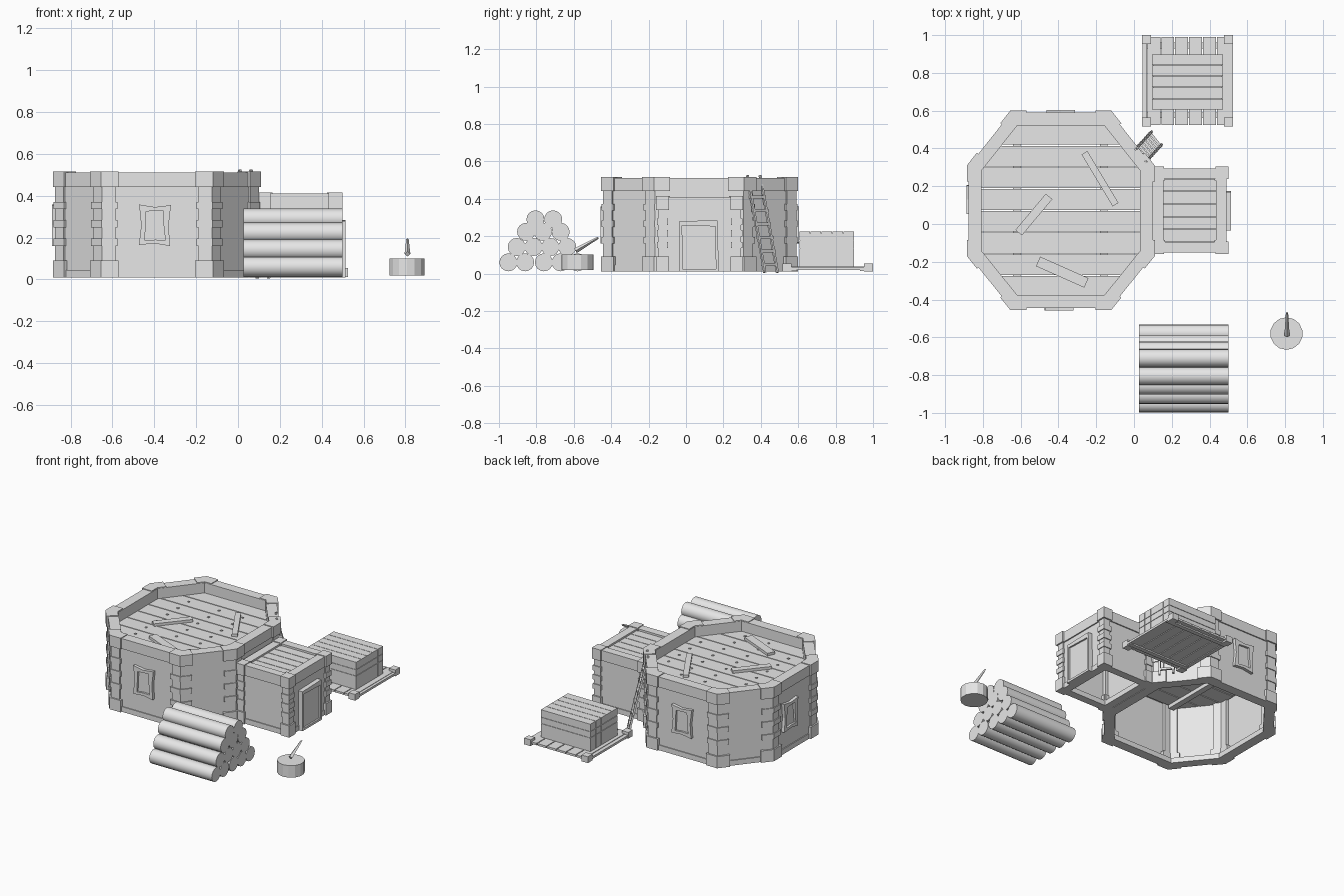
import bpy, bmesh, math
from mathutils import Vector, Matrix

if "Cube" in bpy.data.objects:
    bpy.data.objects.remove(bpy.data.objects["Cube"])

grey = bpy.data.materials.new("plain grey")
grey.use_nodes = True
grey.diffuse_color = (0.8, 0.8, 0.8, 1)
grey.node_tree.nodes["Principled BSDF"].inputs["Base Color"].default_value = (0.8, 0.8, 0.8, 1)
FLAT = Matrix()


def finish(name, bm):
    bmesh.ops.recalc_face_normals(bm, faces=bm.faces)
    mesh = bpy.data.meshes.new(name)
    bm.to_mesh(mesh)
    bm.free()
    mesh.materials.append(grey)
    ob = bpy.data.objects.new(name, mesh)
    bpy.context.collection.objects.link(ob)
    return ob


def prism(name, pts, z0, z1, mat=FLAT):
    bm = bmesh.new()
    low, high = ([bm.verts.new(mat @ Vector((p[0], p[1], z))) for p in pts] for z in (z0, z1))
    bm.faces.new(low)
    bm.faces.new(high)
    for i in range(len(pts)):
        j = (i + 1) % len(pts)
        bm.faces.new((low[i], low[j], high[j], high[i]))
    return finish(name, bm)


def ring(name, outer, inner, z0, z1, mat=FLAT):
    bm = bmesh.new()
    loops = [[bm.verts.new(mat @ Vector((p[0], p[1], z))) for p in pts]
             for pts, z in ((outer, z0), (outer, z1), (inner, z1), (inner, z0))]
    for k in range(4):
        a, b = loops[k], loops[(k + 1) % 4]
        for i in range(len(a)):
            j = (i + 1) % len(a)
            bm.faces.new((a[i], a[j], b[j], b[i]))
    return finish(name, bm)


def rect(x0, x1, y0, y1):
    return [(x0, y0), (x1, y0), (x1, y1), (x0, y1)]


def box(name, x0, x1, y0, y1, z0, z1, mat=FLAT):
    return prism(name, rect(x0, x1, y0, y1), z0, z1, mat)


def edge_frame(pts, i):
    a, b = Vector(pts[i]), Vector(pts[(i + 1) % len(pts)])
    t = (b - a).normalized()
    return a, t, Vector((t.y, -t.x))


def inset(pts, d):
    # Move every edge of a convex outline inward by d
    out = []
    for i in range(len(pts)):
        _, t0, n0 = edge_frame(pts, i - 1)
        p, t1, n1 = edge_frame(pts, i)
        out.append(p - (n0 + n1) * (d / (1 + n0.dot(n1))))
    return out


def corner_wrap(name, pts, i, reach, d, depth, z0, z1):
    # Angled block that wraps around one corner of an outline
    o, c = inset(pts, d), inset(pts, d + depth)
    _, t0, n0 = edge_frame(pts, i - 1)
    _, t1, n1 = edge_frame(pts, i)
    a, b = o[i] - t0 * reach, o[i] + t1 * reach
    prism(name, [a, o[i], b, b - n1 * depth, c[i], a - n0 * depth], z0, z1)


def timber_shell(label, pts, top, reach, rim):
    base = 0.01
    ring(label + "_walls", inset(pts, 0.018), inset(pts, 0.035), base, top - 0.01)
    ring(label + "_sill", inset(pts, 0.012), inset(pts, rim), base, 0.045)
    ring(label + "_rim", inset(pts, 0.01), inset(pts, rim), top - 0.075, top - 0.005)
    for i in range(len(pts)):
        corner_wrap(label + "_post", pts, i, reach - 0.02, 0.01, 0.045, base, top - 0.02)
        corner_wrap(label + "_top_cap", pts, i, reach, 0, 0.075, top - 0.075, top)
        corner_wrap(label + "_foot", pts, i, reach, 0, 0.06, base, 0.09)
        for k in range(1, 4):
            z = 0.09 + (top - 0.165) * k / 4
            corner_wrap(label + "_band", pts, i, reach - 0.008, 0.004, 0.03, z - 0.017, z + 0.017)


def wall_matrix(pts, i, offset):
    # Local x along the wall, y up, z outward
    a, t, n = edge_frame(pts, i)
    m = Matrix(((t.x, 0, n.x), (t.y, 0, n.y), (0, 1, 0))).to_4x4()
    mid = (a + Vector(pts[(i + 1) % len(pts)])) / 2
    m.translation = (mid.x + t.x * offset, mid.y + t.y * offset, 0)
    return m


# Eight-sided main building
CX, CY = -0.387, 0.073
octagon = [(-0.655, -0.455), (-0.12, -0.455), (0.11, -0.17), (0.11, 0.31),
           (-0.12, 0.6), (-0.655, 0.6), (-0.885, 0.31), (-0.885, -0.17)]
timber_shell("main", octagon, 0.517, 0.085, 0.078)

# Crooked windows on the front, back and left-hand walls
for side, shift in ((0, -0.01), (4, 0), (6, -0.06)):
    m = wall_matrix(octagon, side, shift)
    outer = [(-0.076, 0.165), (0, 0.172), (0.072, 0.16), (0.066, 0.26),
             (0.077, 0.355), (0, 0.346), (-0.075, 0.358), (-0.065, 0.26)]
    inner = [(-0.048, 0.185), (0, 0.19), (0.05, 0.188), (0.042, 0.26),
             (0.04, 0.33), (0, 0.328), (-0.042, 0.325), (-0.044, 0.26)]
    ring("window_frame", outer, inner, -0.02, 0.003, m)
    prism("window_pane", inner, -0.02, -0.011, m)


# Roof planks, trimmed to the outline
def half_width(y):
    return 0.455 - max(0, abs(y - CY) - 0.24) * 0.8


for k in range(9):
    y0 = max(-0.41, -0.503 + k * 0.115 + 0.003)
    y1 = min(0.555, -0.503 + (k + 1) * 0.115 - 0.003)
    if y1 - y0 < 0.02:
        continue
    a, b = half_width(y0), half_width(y1)
    prism("roof_plank", [(CX - a, y0), (CX + a, y0), (CX + b, y1), (CX - b, y1)], 0.42, 0.44)
    if 0 < k < 8:
        for x in (-0.625, -0.395, -0.215, -0.04):
            if abs(x - CX) < min(a, b) - 0.05:
                y = (y0 + y1) / 2
                box("roof_nail", x - 0.006, x + 0.006, y - 0.006, y + 0.006, 0.435, 0.445)
for x in (-0.62, -0.16):
    box("roof_joist", x - 0.02, x + 0.02, -0.38, 0.53, 0.395, 0.42)

# Loose boards on the roof
for x, y, angle, length, width in ((-0.18, 0.24, -59, 0.32, 0.036),
                                   (-0.53, 0.05, 50, 0.25, 0.045),
                                   (-0.38, -0.255, -24, 0.28, 0.055)):
    m = Matrix.Translation((x, y, 0.441)) @ Matrix.Rotation(math.radians(angle), 4, 'Z')
    box("loose_board", -length / 2, length / 2, -width / 2, width / 2, 0, 0.018, m)

# Square annex with plank roof and door
annex = rect(0.09, 0.5, -0.16, 0.305)
timber_shell("annex", annex, 0.415, 0.068, 0.065)
box("annex_ceiling", 0.12, 0.47, -0.13, 0.27, 0.36, 0.375)
for k in range(5):
    y = -0.095 + k * 0.067
    box("annex_roof_plank", 0.125, 0.435, y + 0.002, y + 0.065, 0.37, 0.398)
m = wall_matrix(annex, 1, -0.003)
door_outer = [(-0.105, 0.01), (0.105, 0.01), (0.1, 0.285), (-0.105, 0.28)]
door_inner = [(-0.088, 0.025), (0.09, 0.025), (0.088, 0.252), (-0.09, 0.258)]
ring("door_frame", door_outer, door_inner, -0.03, 0.013, m)
prism("door_panel", door_inner, -0.03, 0.002, m)


# Ladder leaning on the back corner wall
def bar(name, a, b, w, side):
    a, b = Vector(a), Vector(b)
    z = (b - a).normalized()
    y = z.cross(side).normalized()
    m = Matrix((y.cross(z), y, z)).transposed().to_4x4()
    m.translation = a
    return box(name, -w / 2, w / 2, -w / 2, w / 2, 0, (b - a).length, m)


across = Vector((0.62, -0.785, 0))
foot, head = Vector((0.12, 0.455, 0.005)), Vector((0.035, 0.362, 0.525))
for s in (-1, 1):
    bar("ladder_rail", foot + across * 0.043 * s, head + across * 0.043 * s, 0.012, across)
for k in range(7):
    p = foot.lerp(head, (k + 0.6) / 7.2)
    bar("ladder_rung", p - across * 0.052, p + across * 0.052, 0.014, Vector((0, 0, 1)))

# Pallet with corner blocks
for x in (0.045, 0.5):
    box("pallet_rail", x, x + 0.025, 0.52, 0.99, 0.02, 0.035)
for y in (0.56, 0.93):
    box("pallet_cross_bar", 0.05, 0.52, y, y + 0.03, 0.015, 0.024)
for k in range(6):
    x = 0.071 + k * 0.0735
    box("pallet_plank", x, x + 0.068, 0.525, 0.99, 0.024, 0.038)
for x in (0.043, 0.477):
    for y in (0.515, 0.952):
        box("pallet_corner_block", x, x + 0.048, y, y + 0.048, 0.012, 0.055)

# Crate made of stacked planks
box("crate_core", 0.1, 0.465, 0.61, 0.895, 0.038, 0.215)
for k in range(5):
    y = 0.605 + k * 0.059
    for z0, z1 in ((0.038, 0.13), (0.133, 0.173), (0.176, 0.225)):
        box("crate_plank", 0.095, 0.47, y + 0.0015, y + 0.0575, z0, z1)


# Log pile
def cylinder(name, radius, depth, sides, mat):
    bm = bmesh.new()
    bmesh.ops.create_cone(bm, cap_ends=True, segments=sides, radius1=radius,
                          radius2=radius, depth=depth, matrix=mat)
    return finish(name, bm)


rows = ((0.06, (-0.95, -0.86, -0.76, -0.67, -0.58)), (0.142, (-0.905, -0.815, -0.725, -0.635)),
        (0.223, (-0.855, -0.765, -0.67)), (0.29, (-0.805, -0.71)))
for z, row in rows:
    for y in row:
        m = Matrix.Translation((0.263, y, z)) @ Matrix.Rotation(math.pi / 2, 4, 'Y')
        log = cylinder("log", 0.048, 0.474, 16, m)
        for face in log.data.polygons:
            face.use_smooth = len(face.vertices) == 4
        log.data.set_sharp_from_angle(angle=math.radians(40))

# Chopping stump with a tapered stick in it
cylinder("stump", 0.086, 0.082, 14, Matrix.Translation((0.807, -0.58, 0.06)))
m = Matrix.Translation((0.81, -0.53, 0.157)) @ Matrix.Rotation(math.radians(-60), 4, 'X')
bm = bmesh.new()
bmesh.ops.create_cone(bm, cap_ends=True, segments=4, radius1=0.014, radius2=0.006, depth=0.14, matrix=m)
finish("stump_stick", bm)
